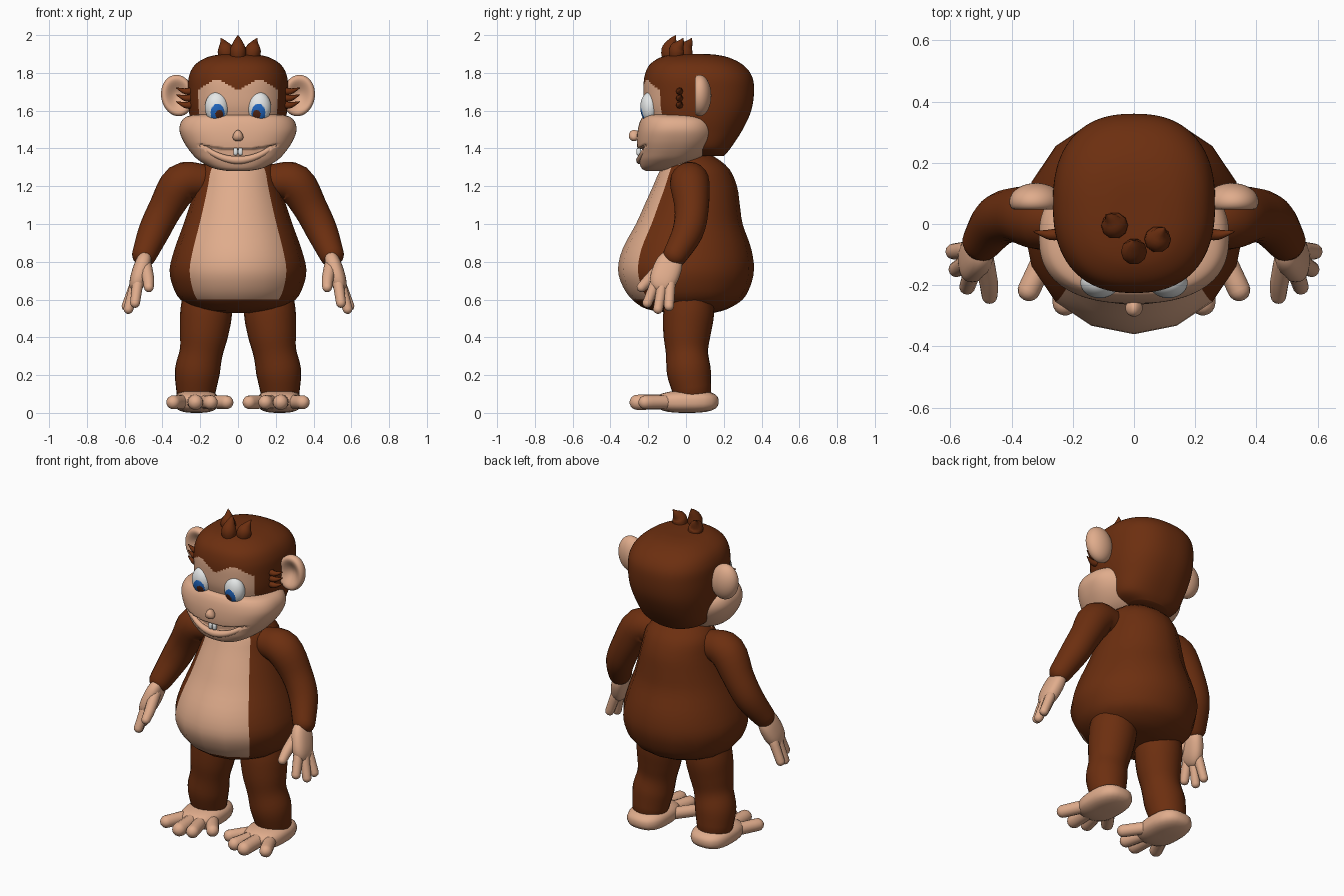
import bpy, bmesh, math
from mathutils import Vector, Euler

if "Cube" in bpy.data.objects:
    bpy.data.objects.remove(bpy.data.objects["Cube"])


def material(name, rgb):
    m = bpy.data.materials.new(name)
    m.diffuse_color = (*rgb, 1)
    m.use_nodes = True
    m.node_tree.nodes["Principled BSDF"].inputs["Base Color"].default_value = m.diffuse_color
    return m


FUR = material("brown fur", (0.150, 0.028, 0.005))
SKIN = material("tan skin", (0.745, 0.413, 0.262))
WHITE = material("eye white", (0.80, 0.82, 0.82))
BLUE = material("iris blue", (0.015, 0.14, 0.55))
PUPIL = material("pupil brown", (0.09, 0.02, 0.008))


def finish(name, bm, mats, mirror=False, rule=None):
    """Store the mesh; rule(face centre) gives the material index."""
    bmesh.ops.recalc_face_normals(bm, faces=bm.faces)
    for f in bm.faces:
        f.smooth = True
        if rule:
            f.material_index = rule(f.calc_center_median())
    me = bpy.data.meshes.new(name)
    bm.to_mesh(me)
    bm.free()
    for m in mats:
        me.materials.append(m)
    ob = bpy.data.objects.new(name, me)
    bpy.context.collection.objects.link(ob)
    if mirror:
        ob.modifiers.new("mirror", 'MIRROR').use_mirror_merge = False
    return ob


def smooth(rows, n):
    """Catmull-Rom interpolation through rows of numbers."""
    out = []
    for i in range(len(rows) - 1):
        a, b, c, d = (rows[max(0, min(len(rows) - 1, k))] for k in range(i - 1, i + 3))
        for s in range(n):
            t = s / n
            out.append([0.5 * (2*q + (r - p)*t + (2*p - 5*q + 4*r - s4)*t*t + (3*q - p - 3*r + s4)*t**3)
                        for p, q, r, s4 in zip(a, b, c, d)])
    return out + [list(rows[-1])]


def loft(rings):
    bm = bmesh.new()
    vs = [[bm.verts.new(p) for p in r] for r in rings]
    n = len(vs[0])
    for a, b in zip(vs, vs[1:]):
        for i in range(n):
            bm.faces.new((a[i], a[(i+1) % n], b[(i+1) % n], b[i]))
    bm.faces.new(vs[0][::-1])
    bm.faces.new(vs[-1])
    return bm


def stack(rows, sides, e, steps):
    """Horizontal superellipse sections: (z, half width, y front, y back)."""
    rings = []
    for z, rx, yf, yb in smooth(rows, steps):
        ring = []
        for i in range(sides):
            a = 2 * math.pi * i / sides
            s, c = math.sin(a), math.cos(a)
            k = (abs(s)**e + abs(c)**e) ** (-1 / e)
            ring.append((rx*s*k, (yf + yb)/2 - (yb - yf)/2*c*k, z))
        rings.append(ring)
    return loft(rings)


def tube(name, pts, mat, mirror=True, sides=16, steps=4, flat=1.0):
    """Round-ended tube through (x, y, z, radius)."""
    rows = smooth(pts, steps)
    P = [Vector(r[:3]) for r in rows]
    T = [(P[min(i+1, len(P)-1)] - P[max(i-1, 0)]).normalized() for i in range(len(P))]
    secs = [(p, t, r[3]) for p, t, r in zip(P, T, rows)]
    caps = [math.radians(a) for a in (82, 60, 40, 20)]
    p, t, r = secs[0]
    start = [(p - t*r*math.sin(a), t, r*math.cos(a)) for a in caps]
    p, t, r = secs[-1]
    end = [(p + t*r*math.sin(a), t, r*math.cos(a)) for a in reversed(caps)]
    ref = Vector((0, 1, 0)) if abs(T[0].y) < 0.8 else Vector((0, 0, 1))
    rings = []
    for p, t, r in start + secs + end:
        u = t.cross(ref).normalized()
        v = u.cross(t)
        rings.append([p + (u*math.cos(a) + v*math.sin(a)*flat)*r
                      for a in (2*math.pi*i/sides for i in range(sides))])
    return finish(name, loft(rings), [mat], mirror)


def blob(name, loc, rad, mats, e=2.0, rot=(0, 0, 0), mirror=True, seg=24, shape=None, rule=None):
    """Super-ellipsoid."""
    bm = bmesh.new()
    bmesh.ops.create_uvsphere(bm, u_segments=seg, v_segments=seg * 2 // 3, radius=1)
    R = Euler(rot).to_matrix()
    for v in bm.verts:
        p = v.co * sum(abs(c)**e for c in v.co) ** (-1 / e)
        if shape:
            p = shape(p)
        v.co = R @ Vector([a*b for a, b in zip(p, rad)]) + Vector(loc)
    return finish(name, bm, mats, mirror, rule)


# Pear-shaped body with tan belly
body = [(0.53, 0.10, -0.10, 0.15), (0.55, 0.22, -0.21, 0.22), (0.60, 0.305, -0.285, 0.30),
        (0.67, 0.345, -0.335, 0.34), (0.76, 0.362, -0.36, 0.36), (0.87, 0.335, -0.335, 0.345),
        (1.00, 0.288, -0.265, 0.30), (1.10, 0.255, -0.22, 0.285), (1.20, 0.225, -0.175, 0.27),
        (1.29, 0.20, -0.135, 0.23), (1.35, 0.14, -0.09, 0.16), (1.38, 0.08, -0.05, 0.10)]
finish("body", stack(body, 16, 2, 3), [FUR, SKIN],
       rule=lambda c: int(c.z > 0.6 and c.y < 0.03 and abs(c.x) < abs(c.y - 0.03 - max(0, c.z - 0.8)*0.1)
                          * (1.0 + max(0, c.z - 0.9)*0.3)))


# Skull with tan brow mask
def mask(c):
    x = abs(c.x)
    brow = 1.76 - 0.05*max(0, 1 - x/0.1) - 0.8*max(0, x - 0.14)
    return int(c.y < -0.05 and x < 0.205 and c.z < brow)


skull = [(1.36, 0.12, 0.02, 0.20), (1.40, 0.20, -0.05, 0.235), (1.50, 0.24, -0.17, 0.30),
         (1.60, 0.26, -0.215, 0.345), (1.70, 0.265, -0.225, 0.36), (1.78, 0.26, -0.22, 0.35),
         (1.84, 0.23, -0.195, 0.305), (1.88, 0.17, -0.14, 0.23), (1.897, 0.10, -0.07, 0.15),
         (1.90, 0.03, 0.0, 0.07)]
finish("skull", stack(skull, 96, 2.4, 8), [FUR, SKIN], rule=mask)

# Muzzle with a sunken smile
muzzle = [(1.28, 0.05, -0.21, -0.10), (1.295, 0.13, -0.235, -0.04), (1.335, 0.205, -0.25, 0.06),
          (1.38, 0.25, -0.255, 0.12), (1.44, 0.29, -0.26, 0.16), (1.50, 0.31, -0.255, 0.17),
          (1.55, 0.295, -0.24, 0.155), (1.575, 0.25, -0.215, 0.11), (1.583, 0.15, -0.15, 0.04)]
bm = stack(muzzle, 96, 2.5, 8)
for v in bm.verts:
    x, y, z = v.co
    if y < -0.05 and abs(x) < 0.2 and 1.35 + 1.75*x*x < z < 1.395 + 0.65*x*x:
        v.co.y += 0.03
finish("muzzle", bm, [SKIN])

lip = []
for i in range(-4, 5):
    x = i * 0.048
    y = -0.085 - 0.165 * (1 - (abs(x)/0.245)**2.5)**0.4
    lip.append((x, y + 0.008, 1.338 + 2.1*x*x, 0.022 - 0.05*abs(x)))
tube("lower_lip", lip, SKIN, mirror=False, sides=12)
blob("front_tooth", (0.013, -0.25, 1.383), (0.012, 0.012, 0.02), [WHITE], e=4, seg=12)
blob("nose", (0, -0.275, 1.468), (0.027, 0.028, 0.03), [SKIN], mirror=False,
     shape=lambda p: Vector((p.x*(1 - 0.35*p.z), p.y, p.z)))


# Eyes: iris and pupil coloured by distance from their centres
def eye_rule(c):
    if c.y > -0.19:
        return 0
    if math.hypot((c.x - 0.099)/0.02, (c.z - 1.58)/0.023) < 1:
        return 2
    return int(math.hypot((c.x - 0.108)/0.037, (c.z - 1.588)/0.048) < 1)


blob("eye", (0.112, -0.192, 1.618), (0.063, 0.05, 0.081), [WHITE, BLUE, PUPIL], seg=84, rule=eye_rule)


# Ears, dished in front
def dish(p):
    d = max(0, 1 - p.x*p.x - p.z*p.z)
    return Vector((p.x, -0.9*d**0.5 + 1.1*d*d, p.z)) if p.y < 0 else p


blob("ear", (0.32, 0.072, 1.68), (0.087, 0.062, 0.11), [SKIN], seg=36, shape=dish, rot=(0, 0.15, 0))

# Sideburn and crown tufts
for i, z in enumerate((1.635, 1.672, 1.708)):
    tube(f"sideburn_{i+1}", [(0.23, -0.03, z, 0.02), (0.275, -0.035, z - 0.006, 0.017),
                             (0.325, -0.025, z + 0.012, 0.003)], FUR, sides=8)
for i, (x, y, lean, top) in enumerate(((0, -0.085, 0, 2.0), (-0.055, 0, -0.035, 1.985), (0.07, -0.045, 0.03, 1.985))):
    tube(f"hair_tuft_{i+1}", [(x, y, 1.86, 0.036), (x + lean*0.3, y - 0.005, 1.92, 0.043),
                              (x + lean*0.6, y + 0.015, top - 0.03, 0.022),
                              (x + lean, y + 0.03, top - 0.003, 0.003)], FUR, mirror=False, sides=10)

# Arms and hands
tube("arm", [(0.20, 0.02, 1.23, 0.09), (0.30, 0.02, 1.215, 0.105), (0.385, 0.03, 1.08, 0.09),
             (0.445, 0.01, 0.96, 0.083), (0.495, -0.055, 0.84, 0.066)], FUR, sides=20)
blob("palm", (0.517, -0.105, 0.745), (0.045, 0.075, 0.115), [SKIN], e=2.5, rot=(-0.35, -0.3, 0))
for i, (b, t) in enumerate((((0.53, -0.16, 0.69), (0.545, -0.205, 0.582)),
                            ((0.545, -0.125, 0.675), (0.58, -0.148, 0.55)),
                            ((0.545, -0.085, 0.68), (0.59, -0.09, 0.565)))):
    tube(f"finger_{i+1}", [(*b, 0.029), (*t, 0.026)], SKIN, sides=12)
tube("thumb", [(0.49, -0.12, 0.78, 0.034), (0.475, -0.19, 0.71, 0.031), (0.472, -0.235, 0.665, 0.026)], SKIN, sides=12)

# Legs
tube("leg", [(0.165, 0.02, 0.66, 0.12), (0.168, 0.015, 0.54, 0.137), (0.18, 0.005, 0.42, 0.128),
             (0.195, 0.005, 0.32, 0.114), (0.215, 0.015, 0.22, 0.119), (0.222, 0.03, 0.13, 0.107)],
     FUR, sides=24, flat=0.98)


# Feet: flat soles, top sloping down to the toes
def foot_shape(p):
    return Vector((p.x, p.y, p.z * (1 + 0.12*min(0, p.y)) if p.z > 0 else p.z))


blob("foot", (0.22, 0.005, 0.06), (0.118, 0.168, 0.06), [SKIN], e=2.8, shape=foot_shape)
for i, (bx, by, tx, ty, r) in enumerate(((0.28, -0.08, 0.343, -0.215, 0.037), (0.23, -0.1, 0.225, -0.258, 0.041),
                                         (0.18, -0.1, 0.145, -0.24, 0.038), (0.15, -0.04, 0.06, -0.165, 0.036))):
    tube(f"toe_{i+1}", [(bx, by, 0.058, r), (tx, ty, 0.056, r)], SKIN, sides=14)
